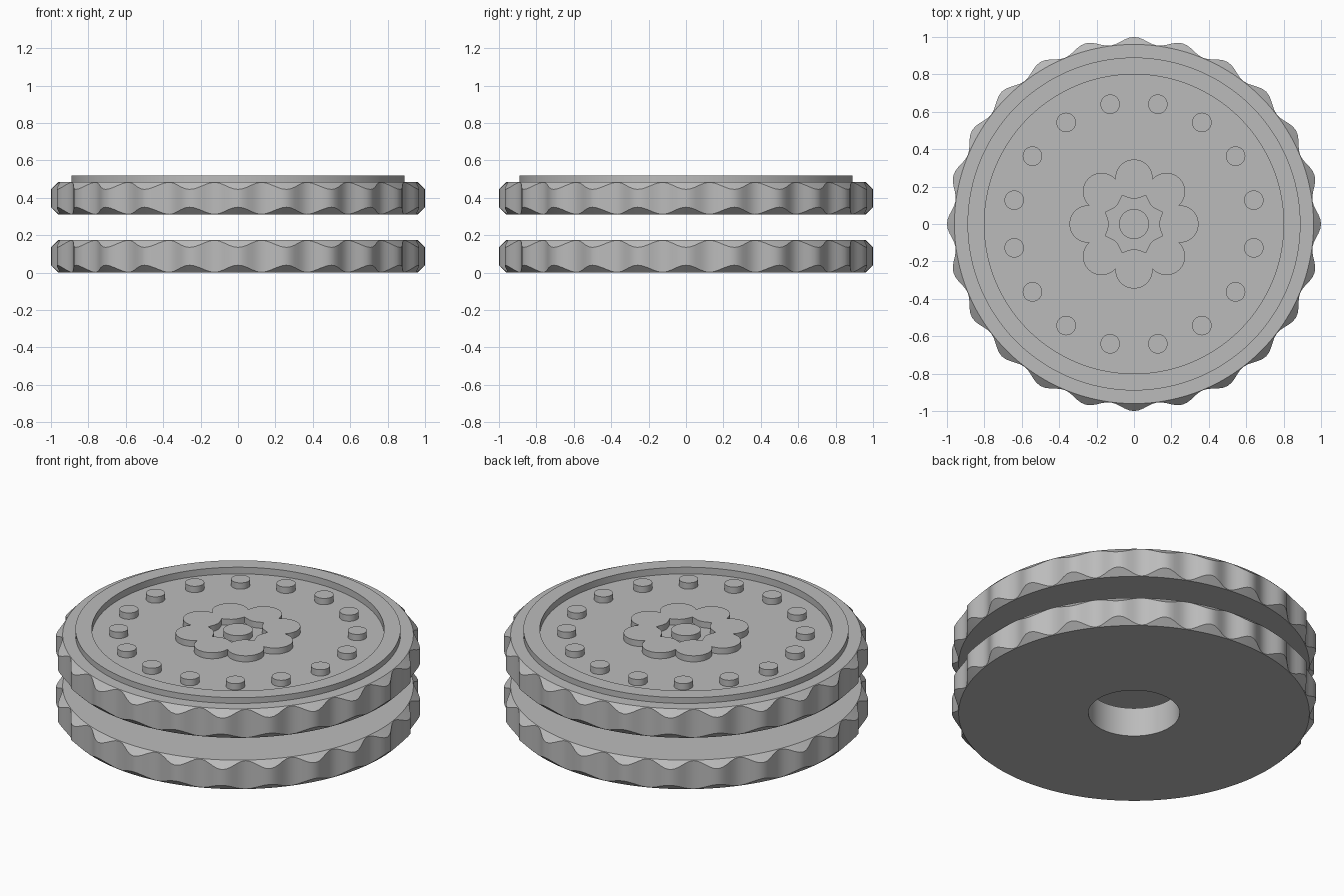
import bpy, bmesh
from math import sin, cos, pi, radians, sqrt

if "Cube" in bpy.data.objects:
    bpy.data.objects.remove(bpy.data.objects["Cube"], do_unlink=True)

N = 240          # points around each ring
RIM = 0.96       # radius of the flat disc faces

grey = bpy.data.materials.new("plain grey")
grey.use_nodes = True
colour = (0.5, 0.5, 0.5, 1)
grey.diffuse_color = colour
grey.node_tree.nodes["Principled BSDF"].inputs["Base Color"].default_value = colour


def finish(name, bm):
    bmesh.ops.recalc_face_normals(bm, faces=bm.faces)
    mesh = bpy.data.meshes.new(name)
    bm.to_mesh(mesh)
    bm.free()
    mesh.materials.append(grey)
    ob = bpy.data.objects.new(name, mesh)
    bpy.context.collection.objects.link(ob)
    bpy.ops.object.select_all(action='DESELECT')
    ob.select_set(True)
    bpy.context.view_layer.objects.active = ob
    bpy.ops.object.shade_smooth_by_angle(angle=radians(28))
    return ob


def loft(name, profile, closed):
    """Join rings; each is (radius, height), as numbers or functions of angle."""
    bm = bmesh.new()
    rings = []
    for radius, height in profile:
        ring = []
        for i in range(N):
            a = 2 * pi * i / N
            r = radius(a) if callable(radius) else radius
            z = height(a) if callable(height) else height
            ring.append(bm.verts.new((r * cos(a), r * sin(a), z)))
        rings.append(ring)
    pairs = list(zip(rings, rings[1:]))
    if closed:
        pairs.append((rings[-1], rings[0]))
    else:
        bm.faces.new(rings[0])
        bm.faces.new(rings[-1])
    for low, high in pairs:
        for i in range(N):
            j = (i + 1) % N
            bm.faces.new((low[i], low[j], high[j], high[i]))
    return finish(name, bm)


def wave(a):
    return 0.981 + 0.019 * cos(24 * a)


def scalloped_edge(z0, z1):
    """Wavy rim whose corners are cut by a cone."""
    return [(RIM, z0), (wave, lambda a: z0 + wave(a) - RIM),
            (wave, lambda a: z1 - wave(a) + RIM), (RIM, z1)]


# Lower disc with a through hole
loft("lower_disc",
     [(0.25, 0)] + scalloped_edge(0, 0.175) + [(0.25, 0.175)], True)

# Upper disc: blind hole below, raised lip and sunken floor above
loft("upper_disc",
     [(0.25, 0.45), (0.25, 0.31)] + scalloped_edge(0.31, 0.485)
     + [(0.89, 0.485), (0.89, 0.52), (0.8, 0.52), (0.8, 0.48)], False)


def from_lobe_axis(a):
    return (a + pi / 8) % (pi / 4) - pi / 8


def petals(a):
    p = from_lobe_axis(a)
    return 0.245 * cos(p) + sqrt(0.01 - (0.245 * sin(p)) ** 2)


def star(a):
    return 0.135 + 0.031 * (from_lobe_axis(a) * 8 / pi) ** 2


# Flower plate with a star opening
loft("flower_plate",
     [(star, 0.478), (petals, 0.478), (petals, 0.517), (star, 0.517)], True)

# Centre pin
loft("centre_pin", [(0.08, 0.478), (0.08, 0.517)], False)

# Ring of studs, made from one repeated cylinder
bm = bmesh.new()
for k in range(16):
    a = (k + 0.5) * pi / 8
    made = bmesh.ops.create_cone(bm, cap_ends=True, segments=48,
                                 radius1=0.052, radius2=0.052, depth=0.04)
    bmesh.ops.translate(bm, verts=made["verts"],
                        vec=(0.653 * cos(a), 0.653 * sin(a), 0.498))
finish("studs", bm)
